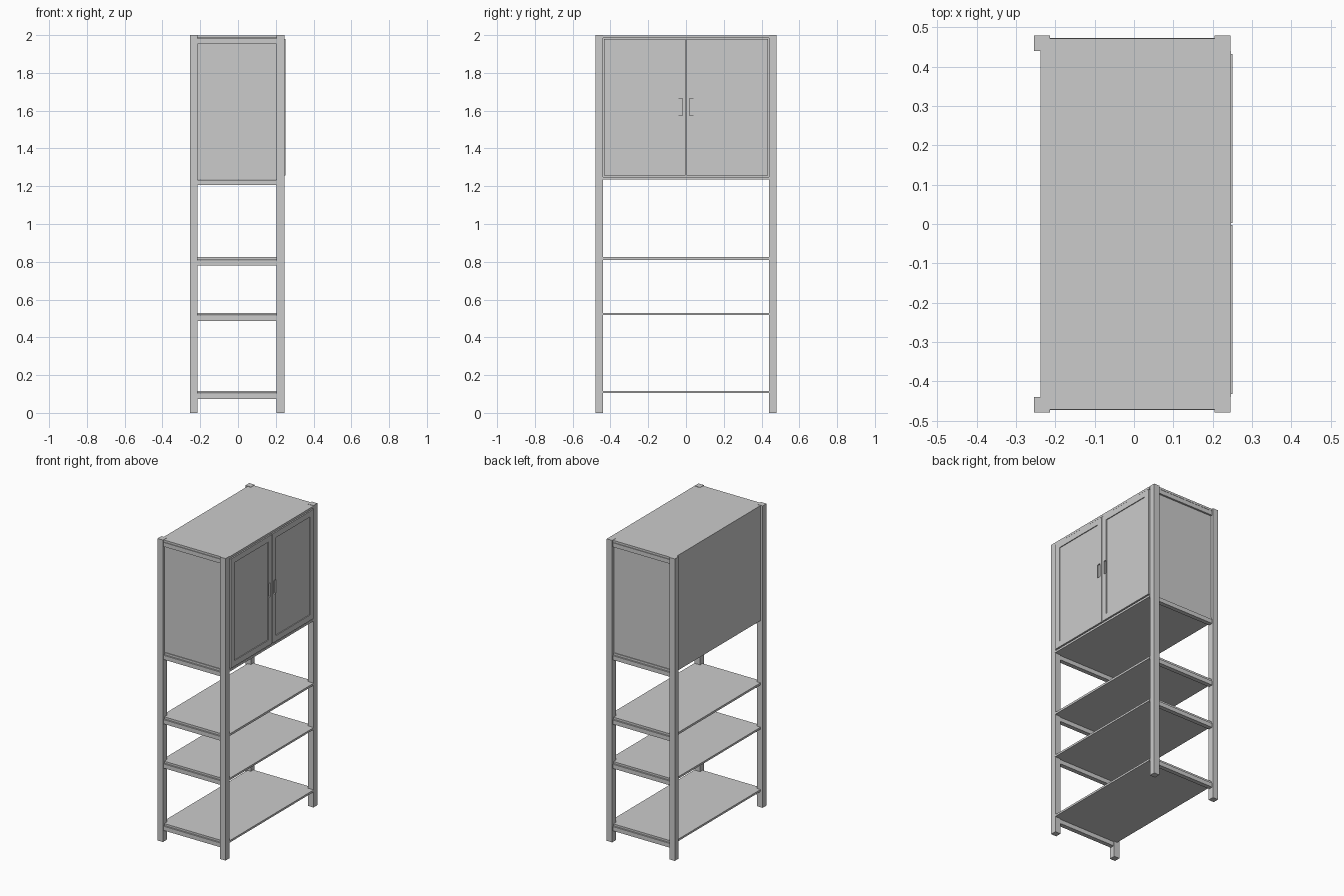
import bpy, bmesh

if "Cube" in bpy.data.objects:
    bpy.data.objects.remove(bpy.data.objects["Cube"])

# Main stations: posts sit at the four corners
XB, XF, YO, W = -0.254, 0.245, 0.48, 0.04
XB_IN, XF_IN, Y_IN = XB + W, XF - W, YO - W
BACK, FRONT = -0.238, 0.247


def finish(name, bm):
    bmesh.ops.recalc_face_normals(bm, faces=bm.faces)
    mesh = bpy.data.meshes.new(name)
    bm.to_mesh(mesh)
    bm.free()
    ob = bpy.data.objects.new(name, mesh)
    bpy.context.collection.objects.link(ob)
    return ob


def prism(name, outline, z0, z1):
    bm = bmesh.new()
    face = bm.faces.new([bm.verts.new((x, y, z0)) for x, y in outline])
    ext = bmesh.ops.extrude_face_region(bm, geom=[face])
    for v in ext["geom"]:
        if isinstance(v, bmesh.types.BMVert):
            v.co.z = z1
    return finish(name, bm)


def box(name, x0, x1, y0, y1, z0, z1):
    return prism(name, [(x0, y0), (x1, y0), (x1, y1), (x0, y1)], z0, z1)


def board(name, z0, z1, end):
    # Sheet notched around the four posts
    half = [(BACK, Y_IN), (XB_IN, Y_IN), (XB_IN, end), (XF_IN, end), (XF_IN, Y_IN), (FRONT, Y_IN)]
    prism(name, half + [(x, -y) for x, y in reversed(half)], z0, z1)


# Corner posts
for x, end in ((XB, "back"), (XF_IN, "front")):
    for s, side in ((-1, "left"), (1, "right")):
        y = s * (YO - W / 2)
        box(f"post_{end}_{side}", x, x + W, y - W / 2, y + W / 2, 0, 2)

# Open shelves, cabinet floor and cabinet top
for name, z0, z1 in (("lower_shelf", 0.104, 0.117), ("middle_shelf", 0.517, 0.530),
                     ("upper_shelf", 0.810, 0.824), ("cabinet_floor", 1.236, 1.250)):
    board(name, z0, z1, 0.466)
board("cabinet_top", 1.984, 1.998, 0.472)

# Side rails and cabinet side panels
for s, side in ((-1, "left"), (1, "right")):
    y0, y1 = sorted((s * 0.444, s * 0.473))
    for i, z in enumerate((0.074, 0.487, 0.780, 1.206, 1.954)):
        box(f"rail_{side}_{i + 1}", XB_IN, XF_IN, y0, y1, z, z + 0.028)
    y0, y1 = sorted((s * 0.452, s * 0.461))
    box(f"cabinet_side_{side}", XB_IN, XF_IN, y0, y1, 1.25, 1.984)

# Cabinet back
box("cabinet_back", BACK, BACK + 0.008, -Y_IN, Y_IN, 1.236, 1.998)

# Doors with sunken centre panel and a recessed pull near the meeting edge
for s, side in ((-1, "left"), (1, "right")):
    y0, y1 = sorted((s * 0.003, s * 0.433))
    door = box(f"door_{side}", 0.232, 0.251, y0, y1, 1.256, 1.980)
    bm = bmesh.new()
    bm.from_mesh(door.data)
    front = max(bm.faces, key=lambda f: f.calc_center_median().x)
    bmesh.ops.inset_region(bm, faces=[front], thickness=0.053)
    bmesh.ops.inset_region(bm, faces=[front], thickness=0.0005, depth=-0.005)
    bm.to_mesh(door.data)
    bm.free()
    h0, h1 = sorted((s * 0.018, s * 0.040))
    cutter = box(f"pull_cutter_{side}", 0.241, 0.26, h0, h1, 1.575, 1.665)
    cutter.hide_render = True
    cutter.hide_viewport = True
    cut = door.modifiers.new("pull_recess", "BOOLEAN")
    cut.operation, cut.solver, cut.object = "DIFFERENCE", "EXACT", cutter
